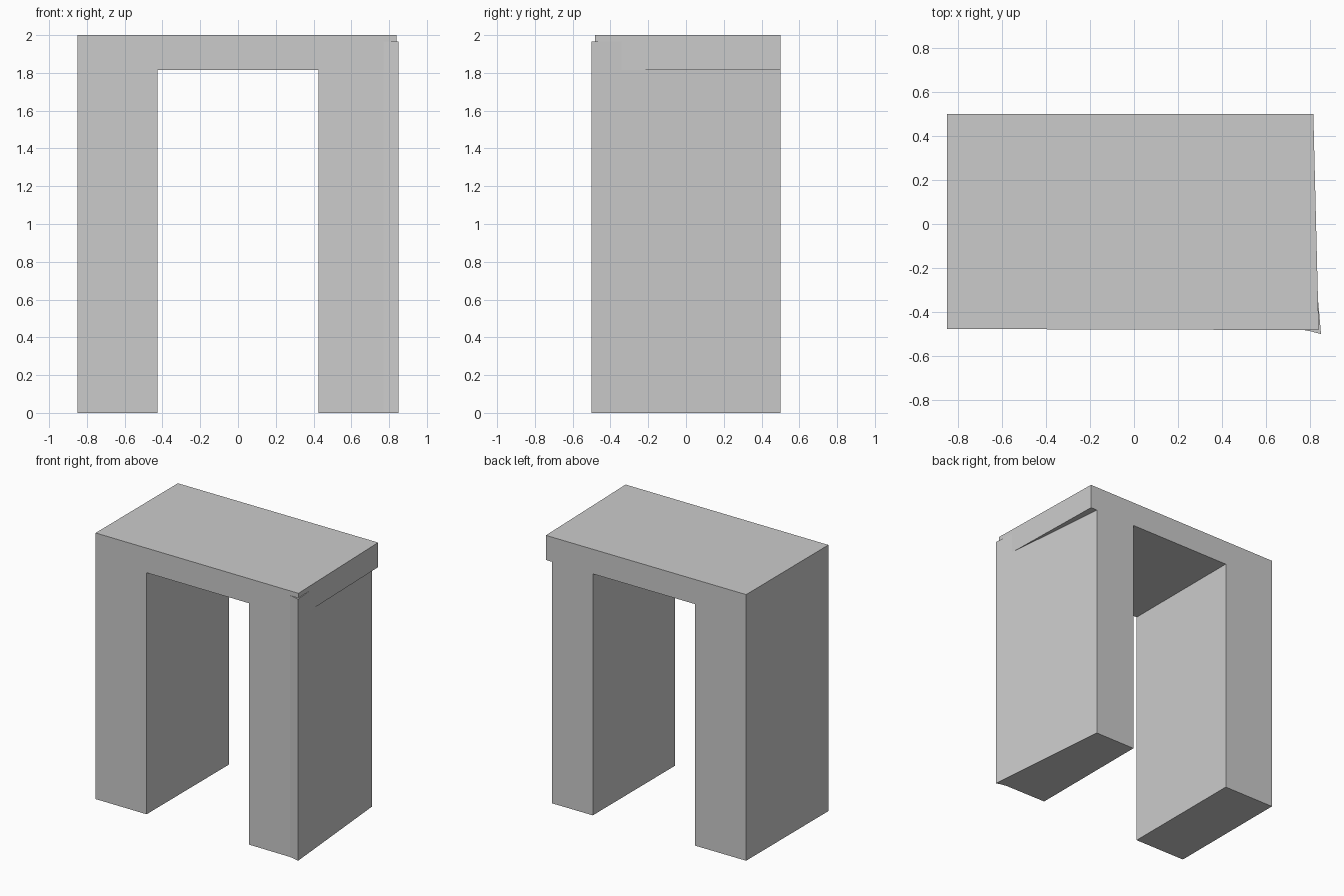
import bpy, bmesh

if "Cube" in bpy.data.objects:
    bpy.data.objects.remove(bpy.data.objects["Cube"])


def loft(name, ring_a, ring_b):
    """Closed solid between two matching rings of points."""
    bm = bmesh.new()
    a = [bm.verts.new(p) for p in ring_a]
    b = [bm.verts.new(p) for p in ring_b]
    bm.faces.new(a)
    bm.faces.new(b[::-1])
    n = len(a)
    for i in range(n):
        bm.faces.new((a[i], b[i], b[(i + 1) % n], a[(i + 1) % n]))
    bmesh.ops.recalc_face_normals(bm, faces=bm.faces[:])
    mesh = bpy.data.meshes.new(name)
    bm.to_mesh(mesh)
    bm.free()
    obj = bpy.data.objects.new(name, mesh)
    bpy.context.collection.objects.link(obj)
    return obj


# left post and lintel as one L-shaped profile, with a slanted right end
def l_profile(right, y_front=None):
    pts = [(-0.85, 0), (-0.425, 0), (-0.425, 1.815),
           (right, 1.815), (right, 2), (-0.85, 2)]
    return [(x, 0.5 if y_front is None else y_front - 0.003 * x, z) for x, z in pts]


arch = loft("door_frame", l_profile(0.8395, -0.4795), l_profile(0.815))

# skewed right post whose outer front corner juts forward
foot = [(0.425, -0.479), (0.77, -0.4818), (0.80, -0.487),
        (0.85, -0.5), (0.762, 0.5), (0.425, 0.5)]
post = loft("right_post", [(x, y, 0) for x, y in foot],
            [(x, y, 1.965) for x, y in foot])
post.hide_render = True
post.hide_set(True)

# join post to the frame
union = arch.modifiers.new("join_post", 'BOOLEAN')
union.operation = 'UNION'
union.solver = 'EXACT'
union.object = post
bpy.context.view_layer.objects.active = arch
arch.select_set(True)
bpy.ops.object.modifier_apply(modifier=union.name)
bpy.data.objects.remove(post)
